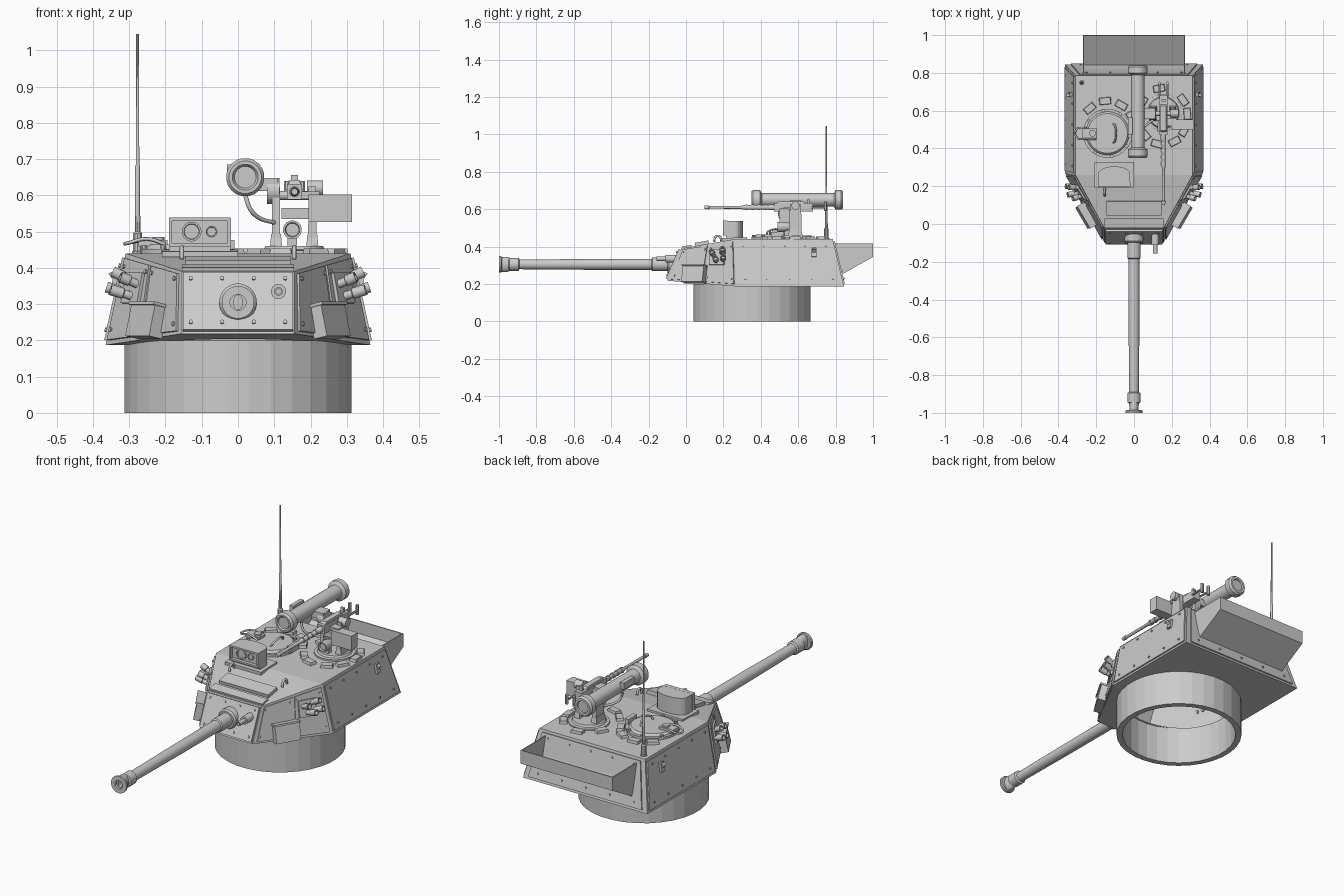
import bpy, bmesh, math
from mathutils import Vector as V, Matrix, Euler

if "Cube" in bpy.data.objects:
    bpy.data.objects.remove(bpy.data.objects["Cube"])


def mesh(name, verts, faces, smooth=False):
    bm = bmesh.new()
    vs = [bm.verts.new(v) for v in verts]
    for f in faces:
        bm.faces.new([vs[i] for i in f])
    bmesh.ops.recalc_face_normals(bm, faces=bm.faces)
    me = bpy.data.meshes.new(name)
    bm.to_mesh(me)
    bm.free()
    ob = bpy.data.objects.new(name, me)
    bpy.context.collection.objects.link(ob)
    if smooth:
        bpy.ops.object.select_all(action='DESELECT')
        ob.select_set(True)
        bpy.context.view_layer.objects.active = ob
        bpy.ops.object.shade_smooth_by_angle(angle=math.radians(35))
    return ob


BOX = [(0, 1, 3, 2), (4, 6, 7, 5), (0, 4, 5, 1), (2, 3, 7, 6), (0, 2, 6, 4), (1, 5, 7, 3)]


def box(name, c, size, rot=(0, 0, 0), top=1.0):
    R = Euler(rot).to_matrix()
    vs = []
    for x in (-.5, .5):
        for y in (-.5, .5):
            for z in (-.5, .5):
                k = top if z > 0 else 1
                vs.append(V(c) + R @ V((x * size[0] * k, y * size[1] * k, z * size[2])))
    return mesh(name, vs, BOX)


def lathe(name, o, d, prof, n=16, loop=False, smooth=True, sx=1.0):
    # profile of (distance along d, radius); capped, or closed into a ring
    q = V(d).to_track_quat('Z', 'Y')
    vs = []
    for t, r in prof:
        for i in range(n):
            a = 2 * math.pi * (i + .5) / n
            p = q @ V((r * math.cos(a), r * math.sin(a), t))
            vs.append(V(o) + V((p.x * sx, p.y, p.z)))
    m = len(prof)
    fs = []
    for k in range(m if loop else m - 1):
        a, b = k * n, (k + 1) % m * n
        fs += [(a + i, a + (i + 1) % n, b + (i + 1) % n, b + i) for i in range(n)]
    if not loop:
        fs += [tuple(range(n)), tuple(range((m - 1) * n, m * n))]
    return mesh(name, vs, fs, smooth)


def rod(name, a, b, r, n=10, r2=None):
    a, b = V(a), V(b)
    return lathe(name, a, b - a, [(0, r), ((b - a).length, r if r2 is None else r2)], n)


def wire(name, pts, r):
    cu = bpy.data.curves.new(name, 'CURVE')
    cu.dimensions = '3D'
    cu.bevel_depth, cu.bevel_resolution, cu.resolution_u = r, 2, 6
    sp = cu.splines.new('BEZIER')
    sp.bezier_points.add(len(pts) - 1)
    for b, p in zip(sp.bezier_points, pts):
        b.co = p
        b.handle_left_type = b.handle_right_type = 'AUTO'
    bpy.context.collection.objects.link(bpy.data.objects.new(name, cu))


def panel(name, c, th=.007, u=(.04, .96), w=(.05, .95), nu=3):
    # raised armour plate on a quad face, with a row of bolts at top and bottom
    c = [V(p) for p in c]
    at = lambda s, t: (c[0].lerp(c[1], s)).lerp(c[3].lerp(c[2], s), t)
    n = (c[2] - c[0]).cross(c[3] - c[1]).normalized()
    if n.dot((c[0] + c[2]) / 2 - V((0, .38, .3))) < 0:
        n = -n
    q = [at(u[0], w[0]), at(u[1], w[0]), at(u[1], w[1]), at(u[0], w[1])]
    mesh(name, [p - n * .004 for p in q] + [p + n * th for p in q],
         [(0, 1, 2, 3), (4, 5, 6, 7)] + [(i, (i + 1) % 4, (i + 1) % 4 + 4, i + 4) for i in range(4)])
    for i in range(nu):
        for t in (.16, .86):
            p = at(u[0] + (u[1] - u[0]) * (.07 + .86 * i / (nu - 1)), t)
            rod(name + "_bolt", p, p + n * (th + .005), .006, 6)


# turret ring and hollow armoured shell
lathe("turret_ring", (0, .353, 0), (0, 0, 1), [(0, .315), (.2, .315), (.2, .285), (0, .285)], 32, True, False)
B = [(.155, -.10, .218), (.365, .27, .187), (.365, .845, .187)]
T = [(.155, -.025, .39), (.31, .26, .44), (.31, .785, .44)]
mx = lambda p: (-p[0], p[1], p[2])
verts = B + T + [mx(p) for p in B + T]
shell = mesh("turret_shell", verts, [(0, 1, 4, 3), (1, 2, 5, 4), (6, 7, 10, 9), (7, 8, 11, 10), (0, 3, 9, 6),
             (2, 8, 11, 5), (3, 4, 10, 9), (4, 5, 11, 10), (0, 6, 7, 1), (1, 7, 8, 2)])
sol = shell.modifiers.new("wall", 'SOLIDIFY')
sol.thickness = .01
hole = lathe("ring_hole_cutter", (0, .353, .1), (0, 0, 1), [(0, .286), (.15, .286)], 32, smooth=False)
hole.hide_render = True
hole.hide_set(True)
cut = shell.modifiers.new("hole", 'BOOLEAN')
cut.object, cut.operation, cut.solver = hole, 'DIFFERENCE', 'EXACT'

# armour plates
for f in (lambda p: p, mx):
    panel("side_plate", [f(B[1]), f(B[2]), f(T[2]), f(T[1])], u=(.02, .98), nu=5)
    panel("cheek_plate", [f(B[0]), f(B[1]), f(T[1]), f(T[0])], u=(.05, .5), nu=2)
    panel("cheek_rear_plate", [f(B[0]), f(B[1]), f(T[1]), f(T[0])], u=(.54, .97), nu=2)
panel("rear_plate", [B[2], mx(B[2]), mx(T[2]), T[2]], nu=5)
panel("front_plate", [B[0], mx(B[0]), mx(T[0]), T[0]], .012, (.01, .99), (.04, .96), 4)
box("front_roof_guard", (0, .085, .416), (.29, .075, .022), (math.radians(10), 0, 0))
box("front_roof_lip", (0, .005, .398), (.31, .05, .014), (math.radians(10), 0, 0))

# main gun with sleeve and muzzle brake
lathe("gun_collar", (0, -.03, .305), (0, -1, 0), [(0, .052), (.06, .052), (.068, .045), (.068, .01)], 24)
lathe("gun_barrel", (0, -.03, .305), (0, -1, 0), [(0, .036), (.15, .036), (.155, .030), (.5, .029), (.86, .026),
      (.865, .035), (.915, .035), (.92, .026), (.93, .026)], 24)
lathe("muzzle_brake", (0, -.94, .305), (0, -1, 0), [(0, .034), (.015, .041), (.047, .041), (.047, .02), (.01, .02)],
      20, sx=.62)
lathe("muzzle_flange", (0, -.985, .305), (0, -1, 0), [(0, .04), (.004, .045), (.015, .045), (.015, .022), (0, .022)],
      24, True)
rod("coaxial_housing", (.112, -.03, .335), (.112, -.11, .335), .021, 14)
lathe("coaxial_barrel", (.112, -.1, .335), (0, -1, 0), [(0, .012), (.057, .012), (.057, .007), (.03, .007)], 12)

# paired cheek boxes, smoke launchers and fittings
ang = math.atan2(.21, .36)
for s in (1, -1):
    box("cheek_box", (s * .252, .045, .252), (.042, .13, .09), (0, s * -.22, s * -ang))
    box("cheek_box_lid", (s * .246, .047, .298), (.05, .138, .009), (0, s * -.22, s * -ang))
    box("launcher_bracket", (s * .285, .17, .343), (.022, .09, .085), (0, s * -.2, s * -ang))
    for i, (b, e) in enumerate([((.28, .195, .32), (.362, .2, .347)), ((.27, .165, .315), (.352, .155, .34)),
                                ((.28, .19, .358), (.345, .195, .39)), ((.265, .15, .35), (.325, .135, .375))]):
        d = V((s * (e[0] - b[0]), e[1] - b[1], e[2] - b[2]))
        L = d.length
        lathe("smoke_tube", (s * b[0], b[1], b[2]), d, [(0, .012), (L * .55, .012), (L * .58, .0155), (L, .0155),
              (L, .010), (L * .7, .010)], 12)
    box("side_hook_base", (s * .335, .685, .37), (.02, .026, .05), (0, s * -.2, 0))
    mesh("side_hook", [(s * .33, .675, .345), (s * .33, .675, .395), (s * .358, .675, .385),
                       (s * .33, .692, .345), (s * .33, .692, .395), (s * .358, .692, .385)],
         [(0, 1, 2), (3, 4, 5), (0, 1, 4, 3), (1, 2, 5, 4), (2, 0, 3, 5)])
    wire("lifting_eye", [(s * .155, .15, .425), (s * .155, .158, .452), (s * .155, .178, .455),
                         (s * .155, .19, .43)], .006)

# open stowage bin at the back
P = [(.78, .416), (1.0, .416), (1.0, .345), (.84, .255)]
bin_ob = mesh("stowage_bin", [(x, y, z) for x in (-.27, .27) for y, z in P],
              [(0, 1, 2, 3), (4, 5, 6, 7), (1, 2, 6, 5), (2, 3, 7, 6), (3, 0, 4, 7)])
bin_ob.modifiers.new("wall", 'SOLIDIFY').thickness = .008

# crew hatch with hinge and handle
hc = V((-.14, .48, .438))
lathe("hatch", hc, (0, 0, 1), [(0, .13), (.014, .13), (.014, .115), (.02, .113), (.026, .105)], 32)
for i in range(8):
    a = i * math.pi / 4 + .2
    p = hc + V((.122 * math.cos(a), .122 * math.sin(a), 0))
    rod("hatch_bolt", p, p + V((0, 0, .024)), .009, 8)
box("hatch_hinge", (-.235, .48, .468), (.08, .05, .018))
rod("hatch_lock", (-.22, .48, .46), (-.22, .48, .485), .018, 12)
wire("hatch_handle", [(-.2, .45, .465), (-.25, .45, .48), (-.305, .46, .468), (-.305, .5, .468), (-.25, .51, .48)], .005)
wire("hatch_grip", [(-.11, .43, .46), (-.10, .44, .482), (-.10, .52, .482), (-.11, .53, .46)], .005)
box("hatch_stop", (-.02, .49, .46), (.022, .07, .035))

# periscope covers around both crew stations
for c, r, angs in ((hc, .172, (95, 130, 60, 30)), (V((.155, .57, .438)), .15, (-30, -62, -105, -140, 5, 35, 100, 150))):
    for g in angs:
        a = math.radians(g)
        box("periscope_cover", (c.x + r * math.cos(a) * .85, c.y + r * math.sin(a), .444), (.04, .065, .02),
            (0, 0, a), .85)

# gunner's sight: D-shaped housing, hooded face and two lenses
box("sight_base", (-.105, .26, .44), (.21, .135, .016), (math.radians(2), 0, 0))
n = 10
arc = [(-.105, .21)] + []
arc = [(-.19, .215), (-.02, .215)] + [(-.105 + .085 * math.cos(a), .265 + .04 * math.sin(a))
                                      for a in [math.pi * i / n for i in range(n + 1)]]
m = len(arc)
mesh("sight_housing", [(x, y, z) for z in (.44, .538) for x, y in arc],
     [tuple(range(m)), tuple(range(m, 2 * m))] + [(i, (i + 1) % m, (i + 1) % m + m, i + m) for i in range(m)])
for c, sz in (((-.105, .208, .534), (.17, .022, .009)), ((-.105, .208, .464), (.17, .022, .009)),
              ((-.186, .208, .499), (.009, .022, .078)), ((-.024, .208, .499), (.009, .022, .078))):
    box("sight_hood", c, sz)
for x, r in ((-.128, .027), (-.073, .016)):
    lathe("sight_lens", (x, .218, .5), (0, -1, 0), [(0, r), (.012, r), (.012, r * .8), (.007, r * .75)], 20)

# whip antenna
lathe("antenna", (-.277, .75, .435), (0, 0, 1), [(0, .016), (.01, .016), (.012, .013), (.06, .013), (.065, .008),
      (.245, .007), (.25, .005), (.61, .004)], 10)

# missile launch tube with end caps
lathe("missile_tube", (.02, .355, .65), (0, 1, 0), [(0, .03), (.004, .03), (-.006, .036), (-.006, .045), (.004, .053),
      (.04, .053), (.05, .036), (.435, .036), (.445, .053), (.475, .053), (.485, .045), (.485, .033), (.478, .03)], 20)
box("tube_side_pod", (-.02, .52, .668), (.022, .09, .035))
box("tube_bracket", (.075, .585, .63), (.07, .06, .035))
wire("tube_cable", [(.02, .5, .6), (.035, .5, .56), (.06, .52, .537), (.1, .55, .525)], .006)

# machine gun mount
lathe("mount_base", (.155, .59, .438), (0, 0, 1), [(0, .1), (.01, .1), (.012, .085), (.022, .08)], 24)
for x in (.105, .205):
    box("mount_post", (x, .585, .535), (.024, .07, .18), top=.85)
    box("mount_foot", (x, .585, .468), (.036, .085, .05), top=.75)
rod("mount_trunnion_left", (.08, .585, .612), (.115, .585, .612), .036, 16)
rod("mount_trunnion_right", (.19, .585, .62), (.235, .585, .62), .022, 16)
rod("mount_axle", (.1, .585, .6), (.21, .585, .6), .013, 12)
lathe("mount_lamp", (.15, .56, .505), (0, -1, 0), [(0, .018), (.03, .026), (.07, .026), (.07, .02), (.06, .018)], 18)
box("lamp_stem", (.15, .54, .465), (.026, .025, .06))
box("mount_crosspiece", (.16, .57, .55), (.08, .045, .03))

# machine gun
box("gun_receiver", (.156, .575, .61), (.042, .21, .044))
box("gun_top_cover", (.156, .56, .635), (.034, .15, .014), top=.85)
lathe("gun_jacket", (.156, .475, .61), (0, -1, 0), [(0, .015), (.03, .015), (.035, .012), (.17, .012), (.18, .008),
      (.35, .0075), (.352, .011), (.375, .009)], 12)
for i in range(4):
    rod("jacket_band", (.156, .43 - i * .035, .61), (.156, .42 - i * .035, .61), .015, 12)
for x in (.135, .177):
    rod("spade_grip", (x, .745, .59), (x, .745, .64), .009, 8)
    rod("grip_arm", (x, .67, .61), (x, .75, .61), .006, 8)
box("rear_sight", (.156, .655, .643), (.02, .012, .025))
box("ammo_box", (.255, .527, .565), (.12, .052, .076))
box("ammo_bracket", (.2, .54, .6), (.05, .04, .02))
